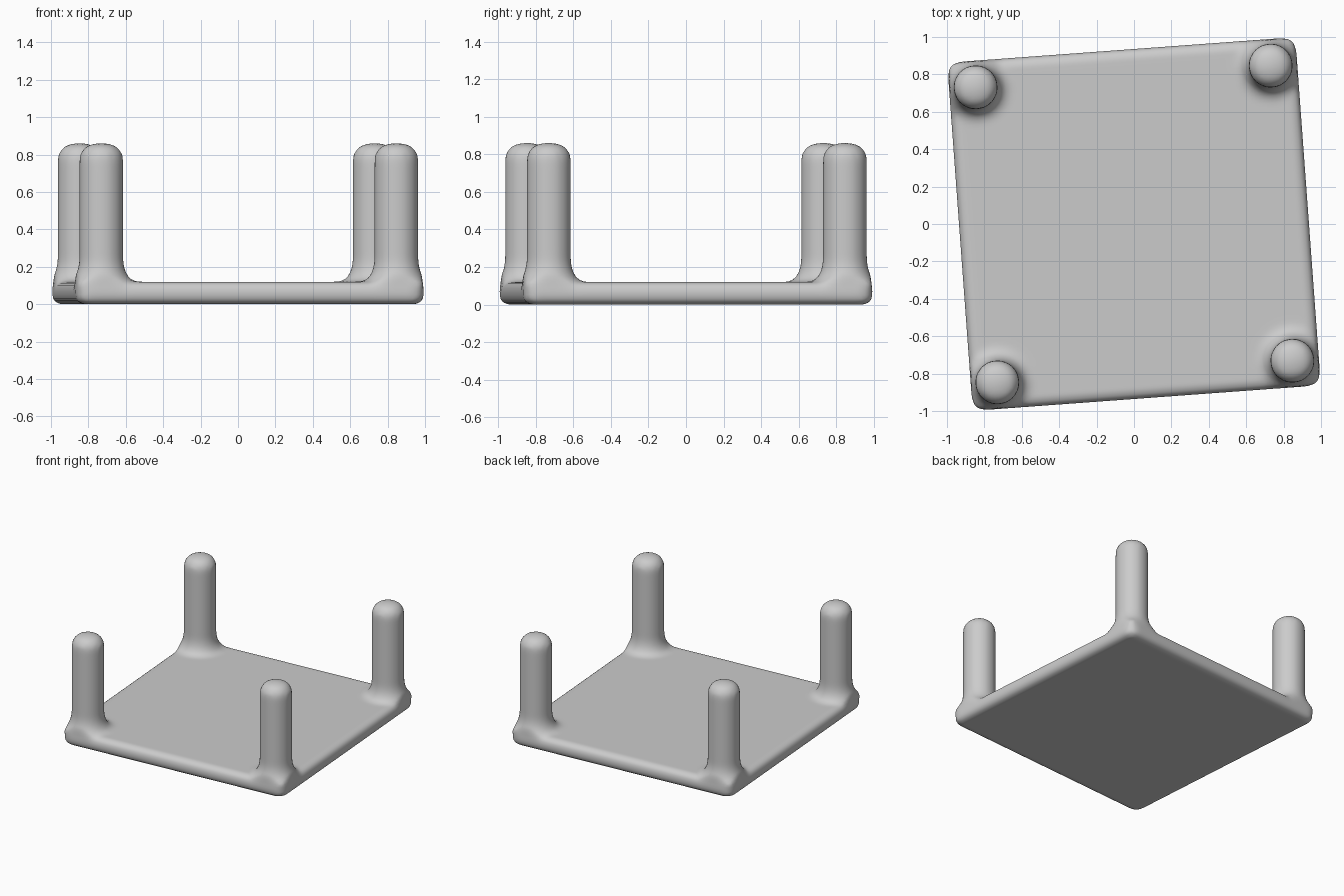
import bpy, bmesh, math
from mathutils import Matrix

if "Cube" in bpy.data.objects:
    bpy.data.objects.remove(bpy.data.objects["Cube"], do_unlink=True)

HALF = 0.935           # half width of the slab
LEG = 0.791            # leg offset from the centre
THICK = 0.12           # slab thickness
TURN = math.radians(4.2)

# Single light grey material
grey = bpy.data.materials.new("light grey")
grey.use_nodes = True
colour = (0.6, 0.6, 0.6, 1)
grey.diffuse_color = colour
grey.node_tree.nodes["Principled BSDF"].inputs["Base Color"].default_value = colour


def add_slab(bm):
    """Flat square board with rounded corners and rims."""
    part = bmesh.new()
    bmesh.ops.create_cube(part, size=1)
    bmesh.ops.scale(part, vec=(2 * HALF, 2 * HALF, THICK), verts=part.verts)
    bmesh.ops.translate(part, vec=(0, 0, THICK / 2), verts=part.verts)
    upright = [e for e in part.edges if abs(e.verts[0].co.z - e.verts[1].co.z) > 0.01]
    bmesh.ops.bevel(part, geom=upright, offset=0.075, segments=6, profile=0.5, affect='EDGES')
    rims = [e for e in part.edges if abs(e.verts[0].co.z - e.verts[1].co.z) < 0.001]
    bmesh.ops.bevel(part, geom=rims, offset=0.045, segments=5, profile=0.5, affect='EDGES')
    merge(bm, part)


def add_leg(bm, x, y):
    """Round post with a domed top and a flared foot kept inside the slab rim."""
    profile = [(0.14, 0.04), (0.185, 0.105), (0.165, 0.125), (0.142, 0.15),
               (0.126, 0.185), (0.118, 0.23), (0.118, 0.775)]
    for i in range(1, 9):
        a = math.radians(90) * i / 8
        profile.append((0.028 + 0.09 * math.cos(a), 0.775 + 0.085 * math.sin(a)))
    part = bmesh.new()
    sides = 48
    rings = []
    for r, z in profile:
        ring = []
        for k in range(sides):
            a = 2 * math.pi * k / sides
            px = max(-HALF + 0.005, min(HALF - 0.005, x + r * math.cos(a)))
            py = max(-HALF + 0.005, min(HALF - 0.005, y + r * math.sin(a)))
            ring.append(part.verts.new((px, py, z)))
        rings.append(ring)
    for low, high in zip(rings, rings[1:]):
        for k in range(sides):
            n = (k + 1) % sides
            part.faces.new((low[k], low[n], high[n], high[k]))
    part.faces.new(rings[0][::-1])
    part.faces.new(rings[-1])
    merge(bm, part)


def merge(bm, part):
    temp = bpy.data.meshes.new("temp")
    part.to_mesh(temp)
    part.free()
    bm.from_mesh(temp)
    bpy.data.meshes.remove(temp)


# Board and four posts gathered into one body
bm = bmesh.new()
add_slab(bm)
for sx in (-1, 1):
    for sy in (-1, 1):
        add_leg(bm, sx * LEG, sy * LEG)
mesh = bpy.data.meshes.new("slab_with_legs")
bm.to_mesh(mesh)
bm.free()
body = bpy.data.objects.new("slab_with_legs", mesh)
bpy.context.collection.objects.link(body)
mesh.materials.append(grey)

# Fuse the parts and soften the joints
fuse = body.modifiers.new("fuse", 'REMESH')
fuse.mode = 'VOXEL'
fuse.voxel_size = 0.02
fuse.use_smooth_shade = True
soften = body.modifiers.new("soften", 'SMOOTH')
soften.factor = 0.5
soften.iterations = 6

bpy.ops.object.select_all(action='DESELECT')
body.select_set(True)
bpy.context.view_layer.objects.active = body
for name in ("fuse", "soften"):
    bpy.ops.object.modifier_apply(modifier=name)

# Slight turn about the upright axis
body.data.transform(Matrix.Rotation(TURN, 4, 'Z'))
bpy.ops.object.shade_smooth()
